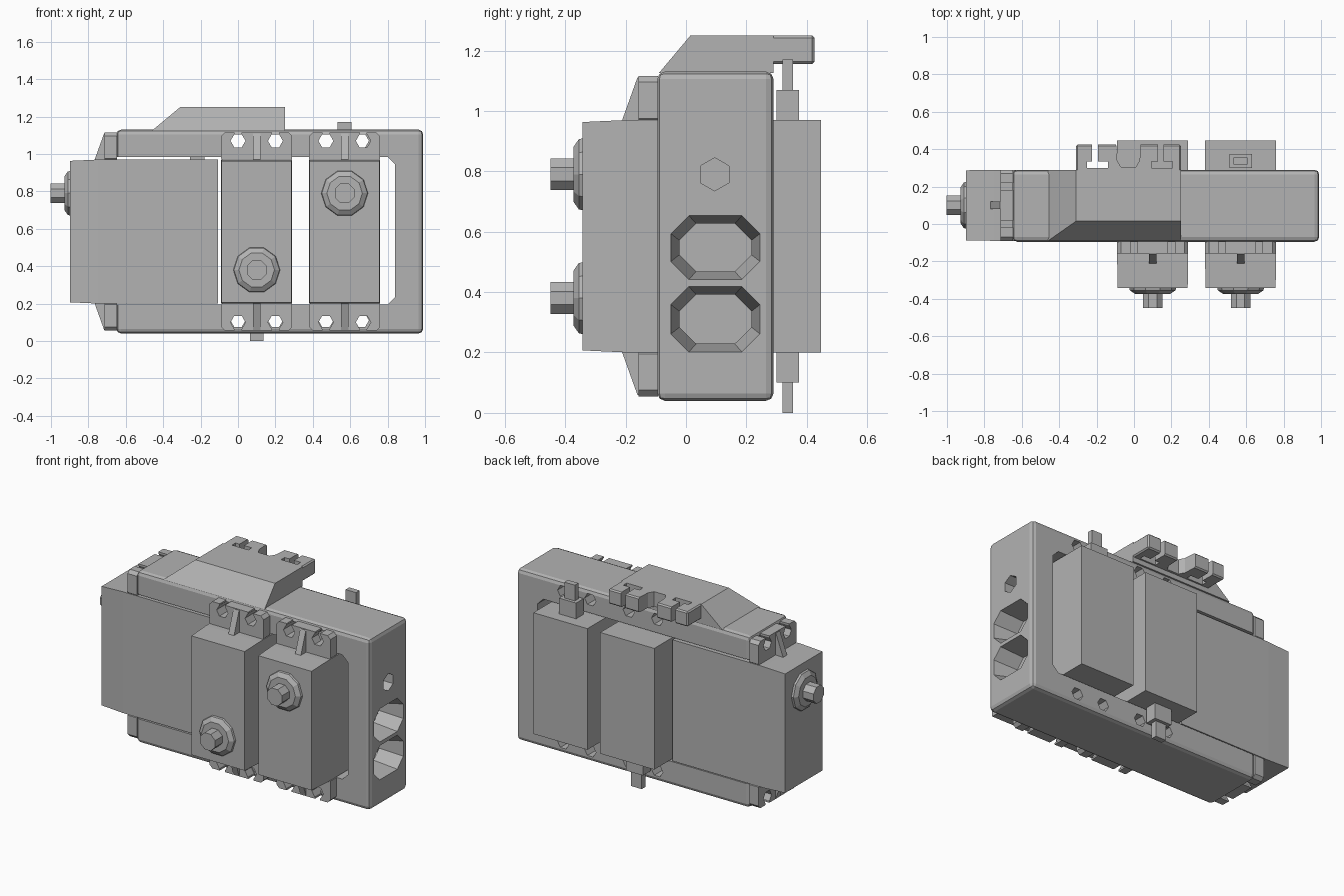
import bpy, bmesh
from math import cos, sin, pi
from mathutils import Matrix, Vector

if "Cube" in bpy.data.objects:
    bpy.data.objects.remove(bpy.data.objects["Cube"])

grey = bpy.data.materials.new("plain grey")
grey.use_nodes = True
grey.diffuse_color = (0.45, 0.45, 0.45, 1)
grey.node_tree.nodes["Principled BSDF"].inputs["Base Color"].default_value = (0.45, 0.45, 0.45, 1)


def loft(name, start, a, end, b, axis):
    """Solid between two matching outlines placed at a and b along an axis."""
    place = {"x": lambda p, d: (d, p[0], p[1]),
             "y": lambda p, d: (p[0], d, p[1]),
             "z": lambda p, d: (p[0], p[1], d)}[axis]
    bm = bmesh.new()
    one = [bm.verts.new(place(p, a)) for p in start]
    two = [bm.verts.new(place(p, b)) for p in end]
    bm.faces.new(one)
    bm.faces.new(two)
    n = len(one)
    for i in range(n):
        j = (i + 1) % n
        bm.faces.new((one[i], one[j], two[j], two[i]))
    bmesh.ops.recalc_face_normals(bm, faces=bm.faces)
    mesh = bpy.data.meshes.new(name)
    bm.to_mesh(mesh)
    bm.free()
    mesh.materials.append(grey)
    ob = bpy.data.objects.new(name, mesh)
    bpy.context.collection.objects.link(ob)
    return ob


def prism(name, pts, a, b, axis):
    return loft(name, pts, a, pts, b, axis)


def rect(u0, u1, v0, v1, cut=0):
    if not cut:
        return [(u0, v0), (u1, v0), (u1, v1), (u0, v1)]
    return [(u0 + cut, v0), (u1 - cut, v0), (u1, v0 + cut), (u1, v1 - cut),
            (u1 - cut, v1), (u0 + cut, v1), (u0, v1 - cut), (u0, v0 + cut)]


def ring(u, v, r, n, turn=0):
    return [(u + r * cos(turn + 2 * pi * i / n), v + r * sin(turn + 2 * pi * i / n)) for i in range(n)]


def apply_modifier(ob, mod):
    with bpy.context.temp_override(object=ob, active_object=ob):
        bpy.ops.object.modifier_apply(modifier=mod.name)


def bevel(ob, width, segments=1):
    mod = ob.modifiers.new("bevel", "BEVEL")
    mod.width, mod.segments = width, segments
    apply_modifier(ob, mod)


def carve(ob, cutters):
    for cutter in cutters:
        mod = ob.modifiers.new("cut", "BOOLEAN")
        mod.operation, mod.solver, mod.object = "DIFFERENCE", "EXACT", cutter
        apply_modifier(ob, mod)
        bpy.data.objects.remove(cutter)


# Bracket frame, open on its right end where one servo slides in
frame = prism("bracket_frame", rect(-0.65, 0.99, 0.04, 1.13), -0.095, 0.29, "y")
bevel(frame, 0.025, 2)
window = rect(-0.9, 0.84, 0.195, 0.985, 0.04)
cutters = [prism("window_cutter", window, -0.5, 0.5, "y")]
for z in (0.11, 1.07):
    for x in (0, 0.2, 0.47, 0.66):
        cutters.append(prism("screw_cutter", ring(x, z, 0.04, 6), -0.5, 0.5, "y"))
    for y in (0, 0.2):
        cutters.append(prism("end_screw_cutter", ring(y, z, 0.04, 6), -0.8, -0.45, "x"))
for z0, z1 in ((0.2, 0.42), (0.44, 0.655)):
    cutters.append(loft("side_opening_cutter", rect(-0.02, 0.215, z0 + 0.03, z1 - 0.03, 0.055), 0.83,
                        rect(-0.052, 0.247, z0, z1, 0.06), 1.0, "x"))
cutters.append(prism("side_hex_cutter", ring(0.095, 0.79, 0.055, 6, pi / 2), 0.8, 1.1, "x"))
carve(frame, cutters)

# Sloped cable cover on top of the frame
loft("cable_cover", rect(-0.46, 0.25, -0.09, 0.29), 1.125,
     rect(-0.31, 0.25, 0.015, 0.29), 1.25, "z")

# Cable comb overhanging the back, with two keyhole slots and a wide gap
comb = prism("cable_comb", rect(-0.31, 0.25, 0.26, 0.425), 1.155, 1.25, "z")
bevel(comb, 0.008)
gaps = [[(-0.1, 0.5), (-0.09, 0.34), (-0.07, 0.305), (0.01, 0.305), (0.03, 0.34), (0.04, 0.5)]]
for x, wide in ((-0.208, -0.195), (0.143, 0.15)):
    gaps.append(rect(x - 0.016, x + 0.016, 0.31, 0.5))
    gaps.append(rect(wide - 0.057, wide + 0.057, 0.3, 0.335))
carve(comb, [prism("comb_cutter", g, 1.1, 1.3, "z") for g in gaps])


def servo(prefix, place, side):
    """Servo with its shaft along local -y; side is the shaft end, up or down."""
    parts = []
    # Case with a slightly tapered front
    parts.append(prism("case", rect(-0.19, 0.19, -0.385, 0.385), -0.1, 0.54, "y"))
    parts.append(loft("case_front", rect(-0.187, 0.187, -0.378, 0.378), -0.25,
                      rect(-0.19, 0.19, -0.385, 0.385), -0.1, "y"))
    for end, word in ((1, "upper"), (-1, "lower")):
        # Mounting ear with two slotted screw holes
        z0, z1 = sorted((end * 0.37, end * 0.53))
        ear = prism(word + "_ear", rect(-0.19, 0.19, z0, z1, 0.02), -0.065, 0, "y")
        holes = []
        for x in (-0.1, 0.1):
            holes.append(prism("hole", ring(x, end * 0.485, 0.04, 6), -0.2, 0.2, "y"))
            s0, s1 = sorted((end * 0.49, end * 0.6))
            holes.append(prism("slot", rect(x - 0.018, x + 0.018, s0, s1), -0.2, 0.2, "y"))
        carve(ear, holes)
        parts.append(ear)
        # Stiffening rib
        rib = [(-0.06, end * 0.38), (-0.12, end * 0.38), (-0.068, end * 0.525), (-0.06, end * 0.525)]
        parts.append(prism(word + "_rib", rib, -0.02, 0.02, "x"))
    # Shaft collar and shaft
    z = side * 0.205
    parts.append(loft("collar", ring(0, z, 0.125, 10), -0.25, ring(0, z, 0.122, 10), -0.262, "y"))
    parts.append(loft("collar_rim", ring(0, z, 0.122, 10), -0.262, ring(0, z, 0.095, 10), -0.28, "y"))
    parts.append(prism("shaft", ring(0, z, 0.057, 8, pi / 8), -0.27, -0.355, "y"))
    # Cable exit
    for word, w, d, a, b in (("cable_guard", 0.06, 0.038, 0.38, 0.485), ("cable", 0.037, 0.018, 0.48, 0.585)):
        parts.append(prism(word, rect(-w, w, 0.43 - d, 0.43 + d), side * a, side * b, "z"))
    for part in parts:
        part.name = prefix + "_" + part.name.split(".")[0]
        part.matrix_world = place


servo("middle_servo", Matrix.Translation(Vector((0.1, -0.093, 0.585))), -1)
servo("left_servo", Matrix.Translation(Vector((0.57, -0.093, 0.585))), 1)
servo("right_servo", Matrix.Translation(Vector((-0.648, 0.1, 0.585))) @ Matrix.Rotation(-pi / 2, 4, "Z"), 1)
